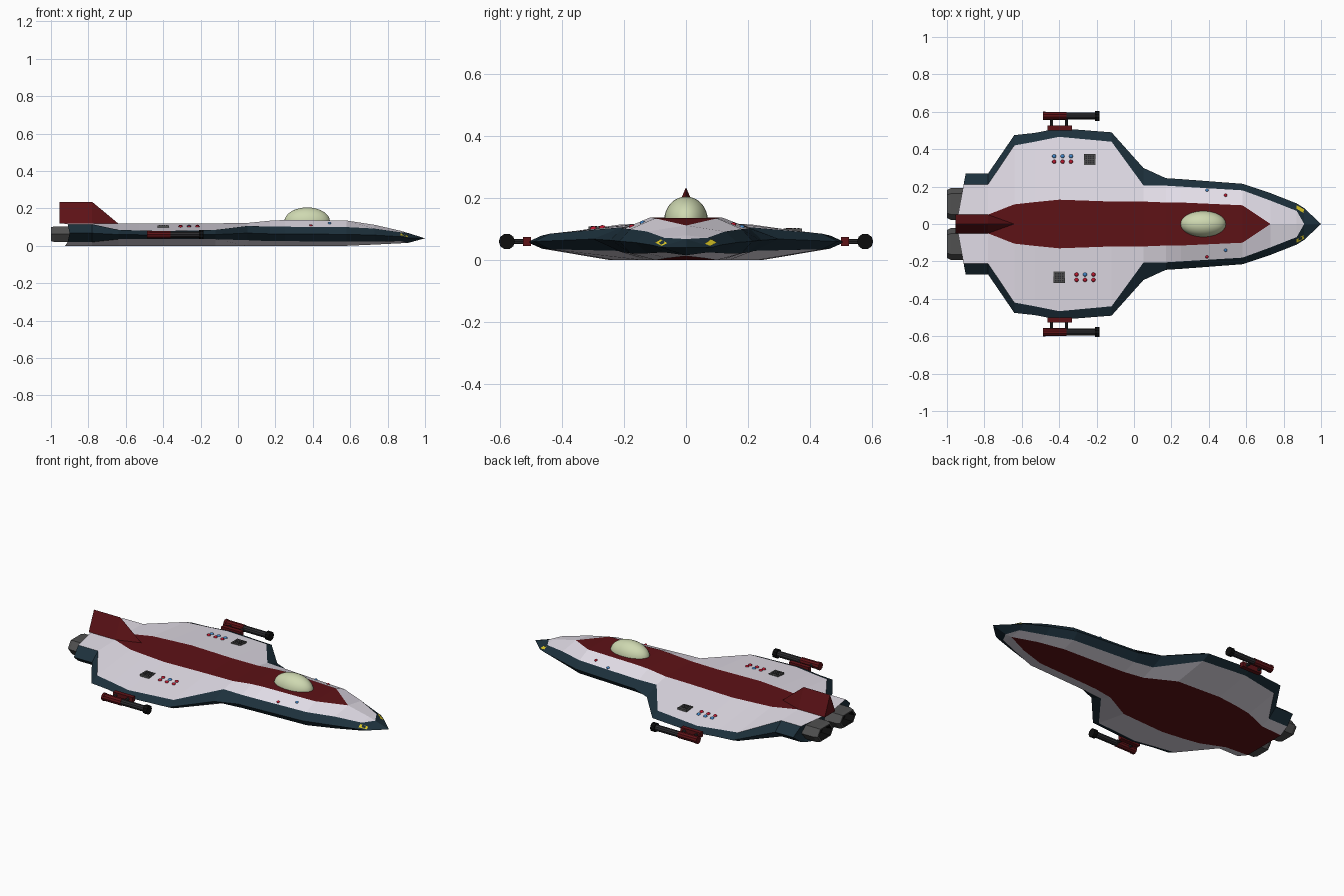
import bpy, bmesh, math
from mathutils import Vector, Matrix
from mathutils.bvhtree import BVHTree

if "Cube" in bpy.data.objects:
    bpy.data.objects.remove(bpy.data.objects["Cube"])


def mat(name, r, g, b):
    m = bpy.data.materials.new(name)
    m.diffuse_color = (r, g, b, 1)
    m.use_nodes = True
    m.node_tree.nodes["Principled BSDF"].inputs["Base Color"].default_value = m.diffuse_color
    return m


WHITE = mat("pale_panel", .78, .74, .82)
NAVY = mat("navy", .012, .03, .045)
RED = mat("dark_red", .11, .006, .008)
GLASS = mat("canopy_green", .62, .69, .44)
YELLOW = mat("yellow", .75, .6, .02)
BLUE = mat("light_blue", .06, .25, .6)
LAMP = mat("light_red", .5, .01, .03)
GREY = mat("mid_grey", .08, .08, .08)
DARK = mat("dark_grey", .025, .025, .028)
BLACK = mat("black", .004, .004, .004)


def finish(bm, name, *mats):
    bmesh.ops.recalc_face_normals(bm, faces=bm.faces)
    me = bpy.data.meshes.new(name)
    bm.to_mesh(me)
    bm.free()
    for m in mats:
        me.materials.append(m)
    ob = bpy.data.objects.new(name, me)
    bpy.context.collection.objects.link(ob)
    return ob


def box(name, m, c, s):
    bm = bmesh.new()
    bmesh.ops.create_cube(bm, size=1, matrix=Matrix.Translation(c) @ Matrix.Diagonal((*s, 1)))
    return finish(bm, name, m)


def rod(name, m, c, r, length, axis="Y", sides=10):
    bm = bmesh.new()
    bmesh.ops.create_cone(bm, cap_ends=True, segments=sides, radius1=r, radius2=r, depth=length,
                          matrix=Matrix.Translation(c) @ Matrix.Rotation(math.pi / 2, 4, axis))
    return finish(bm, name, m)


def ball(name, m, c, s, u=10, v=6):
    bm = bmesh.new()
    bmesh.ops.create_uvsphere(bm, u_segments=u, v_segments=v, radius=1,
                              matrix=Matrix.Translation(c) @ Matrix.Diagonal((*s, 1)))
    for f in bm.faces:
        f.smooth = True
    return finish(bm, name, m)


# Hull stations: x, rim y, upper panel y z, red stripe y z, lower panel y z, lower stripe y
stations = [
    (.91, .085, 0, .068, 0, .068, 0, .0155, 0),
    (.87, .11, .07, .072, 0, .08, .07, .025, 0),
    (.73, .165, .125, .092, 0, .112, .125, .022, .06),
    (.58, .215, .18, .1, .1, .135, .18, .022, .1),
    (.25, .24, .2, .102, .115, .138, .2, .025, .115),
    (.17, .245, .205, .103, .115, .134, .205, .025, .12),
    (.05, .3, .207, .106, .12, .122, .22, .03, .14),
    (-.12, .49, .44, .085, .12, .12, .44, .035, .23),
    (-.4, .512, .466, .079, .13, .12, .465, .037, .245),
    (-.53, .487, .44, .082, .117, .12, .44, .036, .23),
    (-.64, .475, .42, .085, .105, .12, .42, .035, .21),
    (-.78, .27, .212, .115, .05, .12, .21, .02, .15),
    (-.9, .27, .212, .115, .05, .12, .21, .02, .14)]


def section(s):
    x, yo, yw, zw, yr, zr, yb, zb, yl = s
    half = [(yr, zr), (yw, zw), (yo, (zw + zb) / 2), (yb, zb), (yl, max(0, (x - .6) * .05))]
    back = .05 if x == -.9 else 0
    pts = [(x - back * (1 - y / .27), y, z) for y, z in half]
    return pts + [(a, -b, c) for a, b, c in reversed(pts)]


bm = bmesh.new()
rings = [[bm.verts.new((1, 0, .04)) for _ in range(10)]]
rings += [[bm.verts.new(p) for p in section(s)] for s in stations]
bands = [0, 1, 1, 0, 2, 0, 1, 1, 0, 2]
for k, (a, b) in enumerate(zip(rings, rings[1:])):
    for i in range(10):
        j = (i + 1) % 10
        f = bm.faces.new((a[i], a[j], b[j], b[i]))
        f.material_index = 1 if k == 0 else bands[i]
e = rings[-1]
for i in range(4):
    bm.faces.new((e[i], e[i + 1], e[8 - i], e[9 - i])).material_index = 1
bmesh.ops.remove_doubles(bm, verts=bm.verts, dist=1e-4)
tree = BVHTree.FromBMesh(bm)
finish(bm, "hull", WHITE, NAVY, RED)


def on_hull(x, y, lift=0):
    p = tree.ray_cast(Vector((x, y, 1)), Vector((0, 0, -1)))[0]
    return Vector((x, y, (p.z if p else .1) + lift))


# Tail fin
bm = bmesh.new()
n, tf, tb, fr, fl, br, bl = [bm.verts.new(p) for p in [
    (-.64, 0, .119), (-.78, 0, .235), (-.955, 0, .235), (-.78, .05, .119), (-.78, -.05, .119),
    (-.955, .05, .119), (-.955, -.05, .119)]]
for f in [(n, tf, fr), (n, fl, tf), (tf, tb, br, fr), (tf, fl, bl, tb), (tb, bl, br), (n, fr, br, bl, fl)]:
    bm.faces.new(f)
finish(bm, "tail_fin", RED)

# Cockpit canopy
ball("canopy", GLASS, (.37, 0, .13), (.122, .07, .075), 32, 16)

for side, tag in ((1, "left"), (-1, "right")):
    # Six-sided engine nozzle with dark recess
    bm = bmesh.new()
    loops = []
    for x, k in ((-.88, 1), (-.98, 1), (-1, .88), (-1, .72), (-.95, .6)):
        loops.append([bm.verts.new((x, side * .107 + k * y, .062 + k * z)) for y, z in
                      ((.085, 0), (.055, .042), (-.055, .042), (-.085, 0), (-.055, -.042), (.055, -.042))])
    for k, (a, b) in enumerate(zip(loops, loops[1:])):
        for i in range(6):
            j = (i + 1) % 6
            bm.faces.new((a[i], a[j], b[j], b[i])).material_index = int(k == 3)
    bm.faces.new(loops[-1]).material_index = 1
    bm.faces.new(loops[0])
    finish(bm, tag + "_engine", GREY, BLACK)

    # Wing gun
    y = side * .578
    box(tag + "_gun_mount", RED, (-.397, side * .513, .06), (.13, .026, .03))
    for i, x in enumerate((-.44, -.36)):
        rod(f"{tag}_gun_strut_{i}", DARK, (x, side * .545, .06), .008, .06, "X", 8)
    rod(tag + "_gun_barrel", DARK, (-.34, y, .06), .018, .28)
    rod(tag + "_gun_breech", RED, (-.422, y, .06), .021, .12)
    rod(tag + "_gun_cap", RED, (-.48, y, .06), .023, .015)
    rod(tag + "_gun_muzzle", BLACK, (-.197, y, .06), .026, .025)

    # Yellow nose marker
    bm = bmesh.new()
    bm.faces.new([bm.verts.new(on_hull(x, side * yy, .002)) for x, yy in
                  ((.905, .06), (.91, .078), (.87, .1), (.868, .082))])
    finish(bm, tag + "_nose_marker", YELLOW)

# Indicator lights on wings and nose
lights = [(.39, .18, BLUE), (.49, .153, LAMP), (.39, -.175, LAMP), (.49, -.14, BLUE)]
for x0, y0 in ((-.427, .362), (-.307, -.27)):
    for i in range(3):
        lights.append((x0 + i * .045, y0, BLUE if (i + (y0 < 0)) % 2 == 0 or y0 > 0 else LAMP))
        lights.append((x0 + i * .045, y0 - .029, LAMP))
for i, (x, y, m) in enumerate(lights):
    r = .011 if i > 3 else .009
    ball(f"light_{i}", m, on_hull(x, y), (r, r, r * .8))

# Wing vents with a grid of dark slots
for n, (x, y) in enumerate(((-.237, .345), (-.4, -.285))):
    c = on_hull(x, y)
    box(f"vent_{n}", GREY, c, (.06, .06, .016))
    for i in range(4):
        for j in range(4):
            box(f"vent_{n}_slot_{i}{j}", DARK, c + Vector(((i - 1.5) * .012, (j - 1.5) * .012, .008)),
                (.008, .008, .003))
